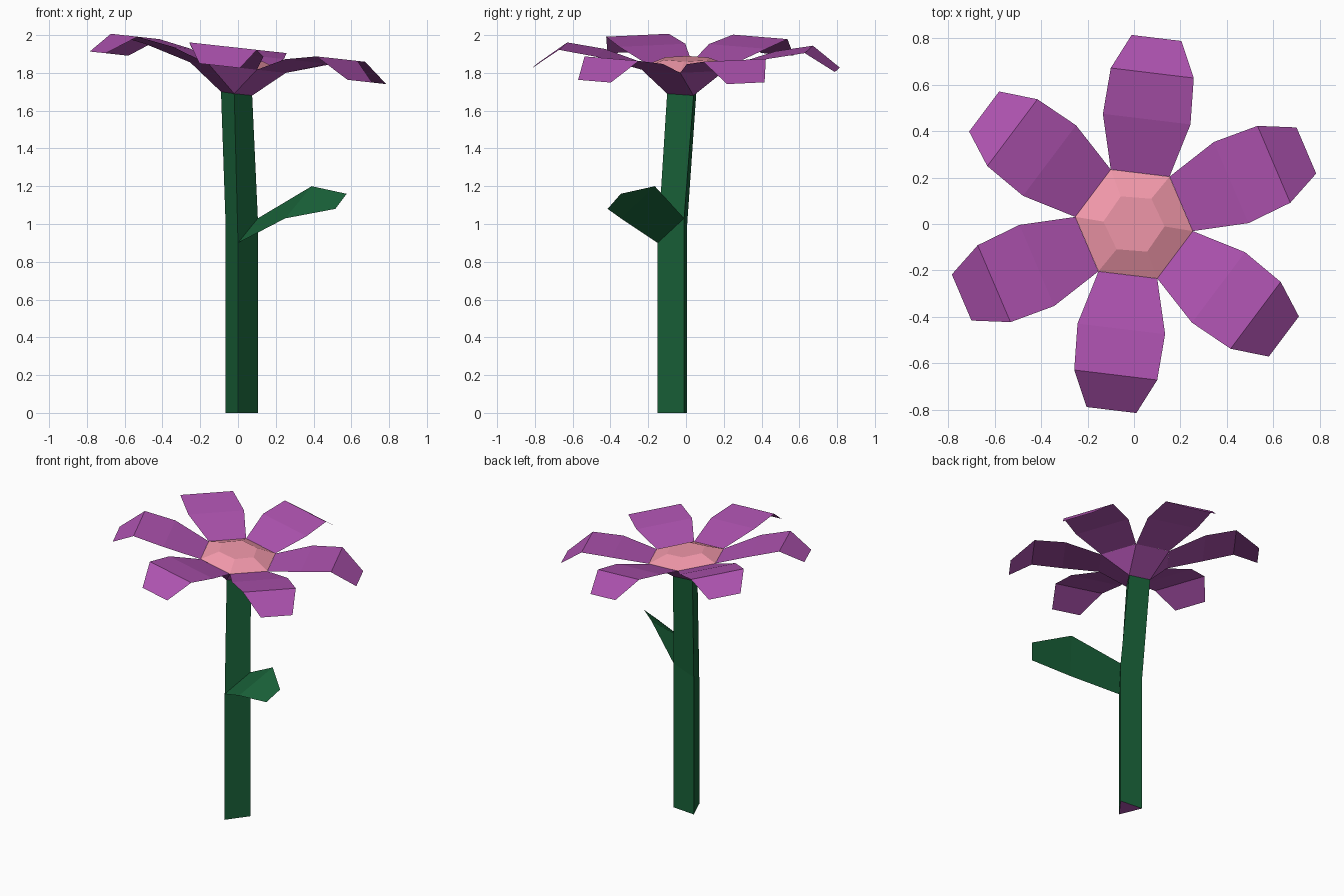
import bpy
from math import cos, sin, radians

if "Cube" in bpy.data.objects:
    bpy.data.objects.remove(bpy.data.objects["Cube"])


def material(name, rgb):
    mat = bpy.data.materials.new(name)
    mat.diffuse_color = (*rgb, 1)
    mat.use_nodes = True
    mat.node_tree.nodes["Principled BSDF"].inputs["Base Color"].default_value = mat.diffuse_color
    return mat


GREEN = material("leaf_green", (0.010, 0.125, 0.042))
PURPLE = material("petal_purple", (0.42, 0.085, 0.43))
PINK = material("centre_pink", (0.90, 0.32, 0.41))


def build(name, verts, faces, *mats):
    mesh = bpy.data.meshes.new(name)
    mesh.from_pydata(verts, [], faces)
    for mat in mats:
        mesh.materials.append(mat)
    obj = bpy.data.objects.new(name, mesh)
    bpy.context.collection.objects.link(obj)
    return obj


def tilted(x, y, z):
    # The flower head leans towards +x
    return (x, y, z - 0.11 * x)


def hexagon(radius, z, start=-6.9):
    angles = [radians(start + 60 * i) for i in range(6)]
    return [tilted(radius * cos(a), radius * sin(a), z) for a in angles]


# Stem: three-sided, bent at the leaf, open at the top where the cup sits
base = [(0.0, -0.15, 0), (0.105, -0.01, 0), (-0.065, 0.005, 0)]
bend = [(0.0, -0.15, 0.90), (0.105, -0.01, 1.03), (-0.065, 0.005, 0.98)]
neck = [(-0.02, -0.10, 1.69), (0.075, 0.04, 1.68), (-0.09, 0.055, 1.70)]
sides = [(r + i, r + (i + 1) % 3, r + 3 + (i + 1) % 3, r + 3 + i)
         for r in (0, 3) for i in range(3)]
stem = build("stem", base + bend + neck, sides + [(2, 1, 0)], GREEN, PURPLE)
stem.data.polygons[6].material_index = 1

# Leaf: thin sheet growing from the bend
build("leaf", [bend[0], bend[1], (0.39, -0.165, 1.20), (0.25, -0.345, 1.03),
               (0.575, -0.345, 1.16), (0.515, -0.415, 1.08)],
      [(0, 3, 2, 1), (3, 5, 4, 2)], GREEN)

# Cup: three-sided neck widening to the six-sided rim
rim = hexagon(0.255, 1.828)
cup_faces = []
for i, first in enumerate((4, 0, 2)):
    second, after = (first + 1) % 6, (first + 2) % 6
    cup_faces.append((i, 3 + second, 3 + first))
    cup_faces.append((i, (i + 1) % 3, 3 + after, 3 + second))
build("cup", neck + rim, cup_faces, PURPLE)

# Flower centre: low faceted dome
build("flower_centre", rim + hexagon(0.132, 1.875, -4.5),
      [(i, (i + 1) % 6, 6 + (i + 1) % 6, 6 + i) for i in range(6)]
      + [tuple(range(6, 12))], PINK)

# Petals: (distance, half width, height) rows repeated around the rim
ROWS = [(0.221, 0.1275, 1.828), (0.455, 0.19, 1.90),
        (0.655, 0.18, 1.933), (0.807, 0.108, 1.827)]
for n in range(6):
    a = radians(23.1 + 60 * n)
    verts = [tilted(u * cos(a) - s * w * sin(a), u * sin(a) + s * w * cos(a), z)
             for u, w, z in ROWS for s in (-1, 1)]
    build(f"petal_{n + 1}", verts,
          [(k, k + 2, k + 3, k + 1) for k in (0, 2, 4)], PURPLE)
